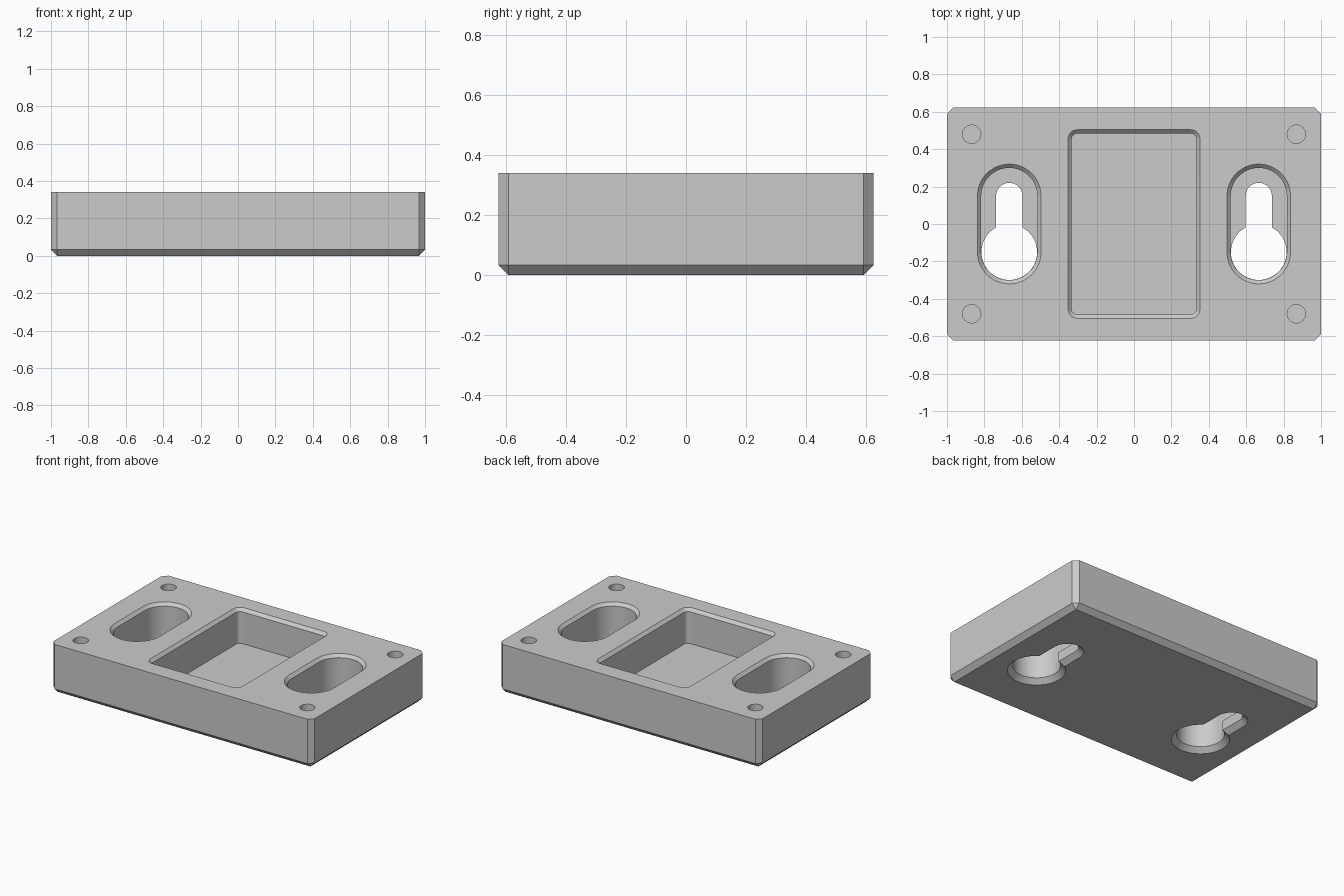
import bpy
import bmesh
from math import sin, cos, pi, asin, radians

if "Cube" in bpy.data.objects:
    bpy.data.objects.remove(bpy.data.objects["Cube"], do_unlink=True)

HALF_X, HALF_Y, HEIGHT = 1.0, 0.623, 0.34
EDGE = 0.033       # outer chamfer
RIM = 0.02         # chamfer around the top recesses
FLOOR = 0.1        # floor height of the recesses
OVER = 0.01        # cutter overshoot

grey = bpy.data.materials.new("plain grey")
grey.diffuse_color = (0.6, 0.6, 0.6, 1)
grey.use_nodes = True
grey.node_tree.nodes["Principled BSDF"].inputs["Base Color"].default_value = (0.6, 0.6, 0.6, 1)


def new_object(name, bm):
    bmesh.ops.recalc_face_normals(bm, faces=bm.faces)
    mesh = bpy.data.meshes.new(name)
    bm.to_mesh(mesh)
    bm.free()
    mesh.materials.append(grey)
    obj = bpy.data.objects.new(name, mesh)
    bpy.context.collection.objects.link(obj)
    return obj


def arc(cx, cy, r, start, end, steps):
    return [(cx + r * cos(start + (end - start) * i / steps),
             cy + r * sin(start + (end - start) * i / steps)) for i in range(steps + 1)]


def rounded_box(hx, hy, r, steps=8):
    points = []
    for k, (sx, sy) in enumerate([(1, 1), (-1, 1), (-1, -1), (1, -1)]):
        points += arc(sx * (hx - r), sy * (hy - r), r, k * pi / 2, (k + 1) * pi / 2, steps)
    return points


def stadium(r, offset=0.15):
    return arc(0, offset, r, 0, pi, 32) + arc(0, -offset, r, pi, 2 * pi, 32)


def keyhole(grow):
    big, small = 0.149 + grow, 0.07 + grow
    a = asin(small / big)
    return (arc(0, 0.15, small, 0, pi, 24)
            + arc(0, -0.15, big, pi / 2 + a, 2.5 * pi - a, 48))


def loft(name, rings, x=0, y=0):
    """Closed solid through outlines given as (points, z)."""
    bm = bmesh.new()
    loops = [[bm.verts.new((px + x, py + y, z)) for px, py in pts] for pts, z in rings]
    n = len(loops[0])
    for low, high in zip(loops, loops[1:]):
        for i in range(n):
            j = (i + 1) % n
            bm.faces.new((low[i], low[j], high[j], high[i]))
    bm.faces.new(loops[0][::-1])
    bm.faces.new(loops[-1])
    return new_object(name, bm)


def recess(name, outline, x=0):
    """Top recess with a chamfered rim; outline(grow) returns its points."""
    return loft(name, [(outline(0), FLOOR), (outline(0), HEIGHT - RIM),
                       (outline(RIM + OVER), HEIGHT + OVER)], x)


# Block with chamfered uprights and bottom edges
bm = bmesh.new()
bmesh.ops.create_cube(bm, size=1)
for v in bm.verts:
    v.co = (v.co.x * 2 * HALF_X, v.co.y * 2 * HALF_Y, (v.co.z + 0.5) * HEIGHT)
edges = [e for e in bm.edges if min(v.co.z for v in e.verts) < HEIGHT / 2]
bmesh.ops.bevel(bm, geom=edges, offset=EDGE, segments=1, affect='EDGES', profile=0.5)
plate = new_object("mounting_block", bm)

# Central pocket
cutters = [recess("pocket_cutter", lambda g: rounded_box(0.333 + g, 0.484 + g, 0.03 + g))]

# Hanging slots, keyholes and screw holes on both sides
for side in (-1, 1):
    x = side * 0.667
    cutters.append(recess("slot_cutter", lambda g: stadium(0.15 + g), x))
    cutters.append(loft("keyhole_cutter", [(keyhole(EDGE + OVER), -OVER), (keyhole(0), EDGE),
                                           (keyhole(0), HEIGHT / 2)], x))
    for end in (-1, 1):
        circle = arc(0, 0, 0.049, 0, 2 * pi, 32)[:-1]
        cutters.append(loft("screw_hole_cutter", [(circle, FLOOR), (circle, HEIGHT + OVER)],
                            side * 0.868, end * 0.48))

bpy.context.view_layer.objects.active = plate
for cutter in cutters:
    cutter.hide_render = True
    mod = plate.modifiers.new("cut", 'BOOLEAN')
    mod.operation = 'DIFFERENCE'
    mod.solver = 'EXACT'
    mod.object = cutter
    bpy.ops.object.modifier_apply(modifier=mod.name)
    bpy.data.objects.remove(cutter, do_unlink=True)

# Smooth round walls, crisp chamfers
bpy.ops.object.select_all(action='DESELECT')
plate.select_set(True)
bpy.ops.object.shade_smooth_by_angle(angle=radians(25))
